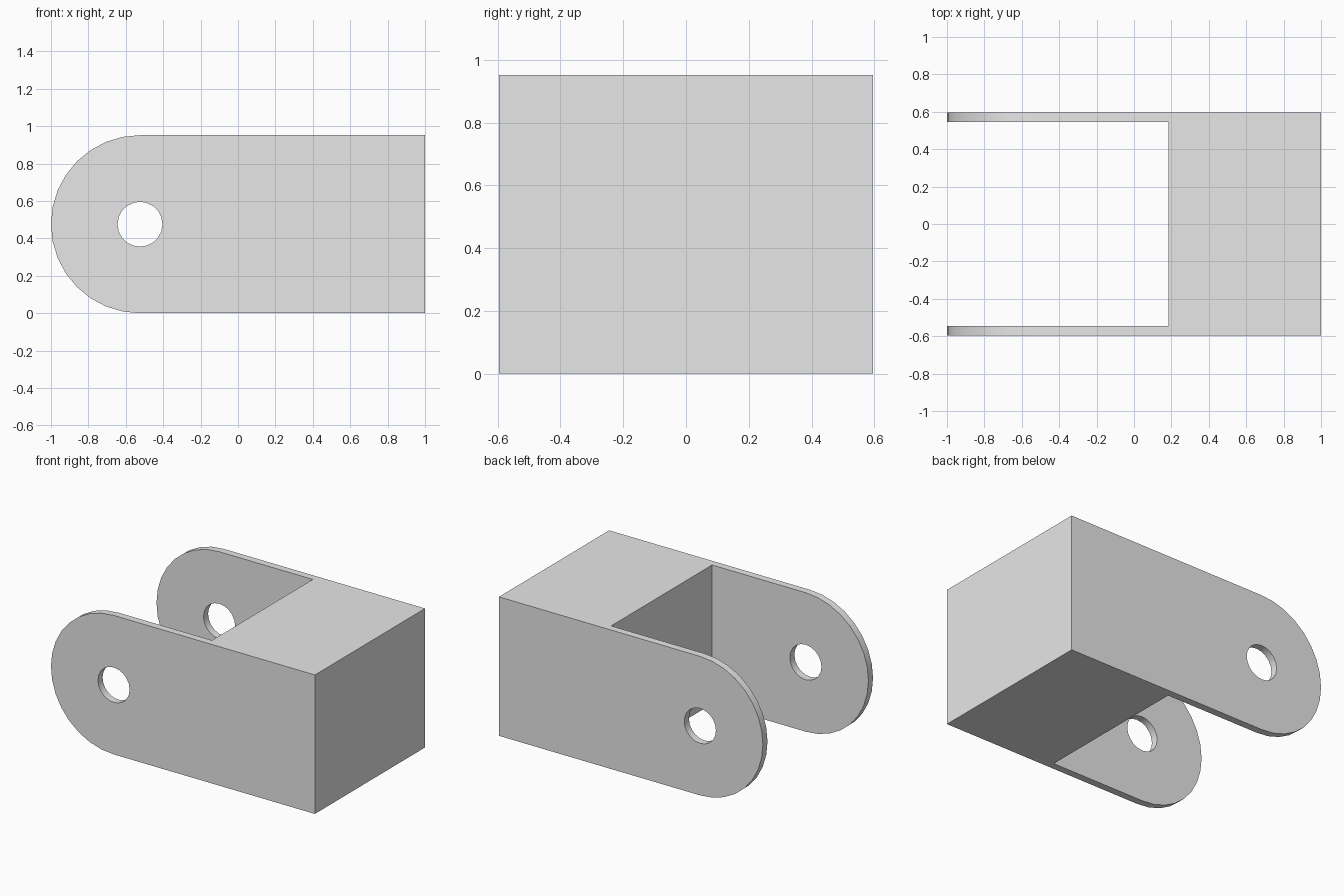
import bpy, bmesh
from math import sin, cos, pi, radians

HEIGHT = 0.952
R = HEIGHT / 2            # radius of the rounded lug ends
PIVOT_X = R - 1           # centre of the rounded ends and holes
HALF_W = 0.596
PLATE = 0.05              # lug thickness
BLOCK_X = 0.185           # inner face of the solid block
HOLE_R = 0.12

cube = bpy.data.objects.get("Cube")
if cube:
    bpy.data.objects.remove(cube, do_unlink=True)

grey = bpy.data.materials.new("light grey")
grey.use_nodes = True
colour = (0.8, 0.8, 0.8, 1)
grey.diffuse_color = colour
grey.node_tree.nodes["Principled BSDF"].inputs["Base Color"].default_value = colour


def prism(name, outline, half_width):
    """Extrude an x-z outline along y, centred on y = 0."""
    bm = bmesh.new()
    face = bm.faces.new([bm.verts.new((x, -half_width, z)) for x, z in outline])
    side = bmesh.ops.extrude_face_region(bm, geom=[face])["geom"]
    moved = [v for v in side if isinstance(v, bmesh.types.BMVert)]
    bmesh.ops.translate(bm, vec=(0, 2 * half_width, 0), verts=moved)
    bmesh.ops.recalc_face_normals(bm, faces=bm.faces)
    mesh = bpy.data.meshes.new(name)
    bm.to_mesh(mesh)
    bm.free()
    mesh.materials.append(grey)
    obj = bpy.data.objects.new(name, mesh)
    bpy.context.collection.objects.link(obj)
    return obj


def arc(radius, start, end, steps):
    angles = [start + (end - start) * i / steps for i in range(steps + 1)]
    return [(PIVOT_X + radius * cos(a), R + radius * sin(a)) for a in angles]


# Clevis body: square at one end, rounded at the other
profile = [(1, 0), (1, HEIGHT)] + arc(R, pi / 2, 3 * pi / 2, 16)
clevis = prism("clevis_bracket", profile, HALF_W)

# Slot between the lugs, and the pin hole through both lugs
slot = prism("slot_cutter",
             [(-2, -1), (BLOCK_X, -1), (BLOCK_X, 2), (-2, 2)], HALF_W - PLATE)
hole = prism("pin_hole_cutter", arc(HOLE_R, 0, 2 * pi, 20)[:-1], 1)

bpy.context.view_layer.objects.active = clevis
for cutter in (slot, hole):
    mod = clevis.modifiers.new(cutter.name, "BOOLEAN")
    mod.operation = "DIFFERENCE"
    mod.solver = "EXACT"
    mod.object = cutter
    bpy.ops.object.modifier_apply(modifier=mod.name)
    bpy.data.objects.remove(cutter, do_unlink=True)

# Smooth the curved edges, keep the corners sharp
bpy.ops.object.select_all(action="DESELECT")
clevis.select_set(True)
bpy.ops.object.shade_smooth_by_angle(angle=radians(30))
